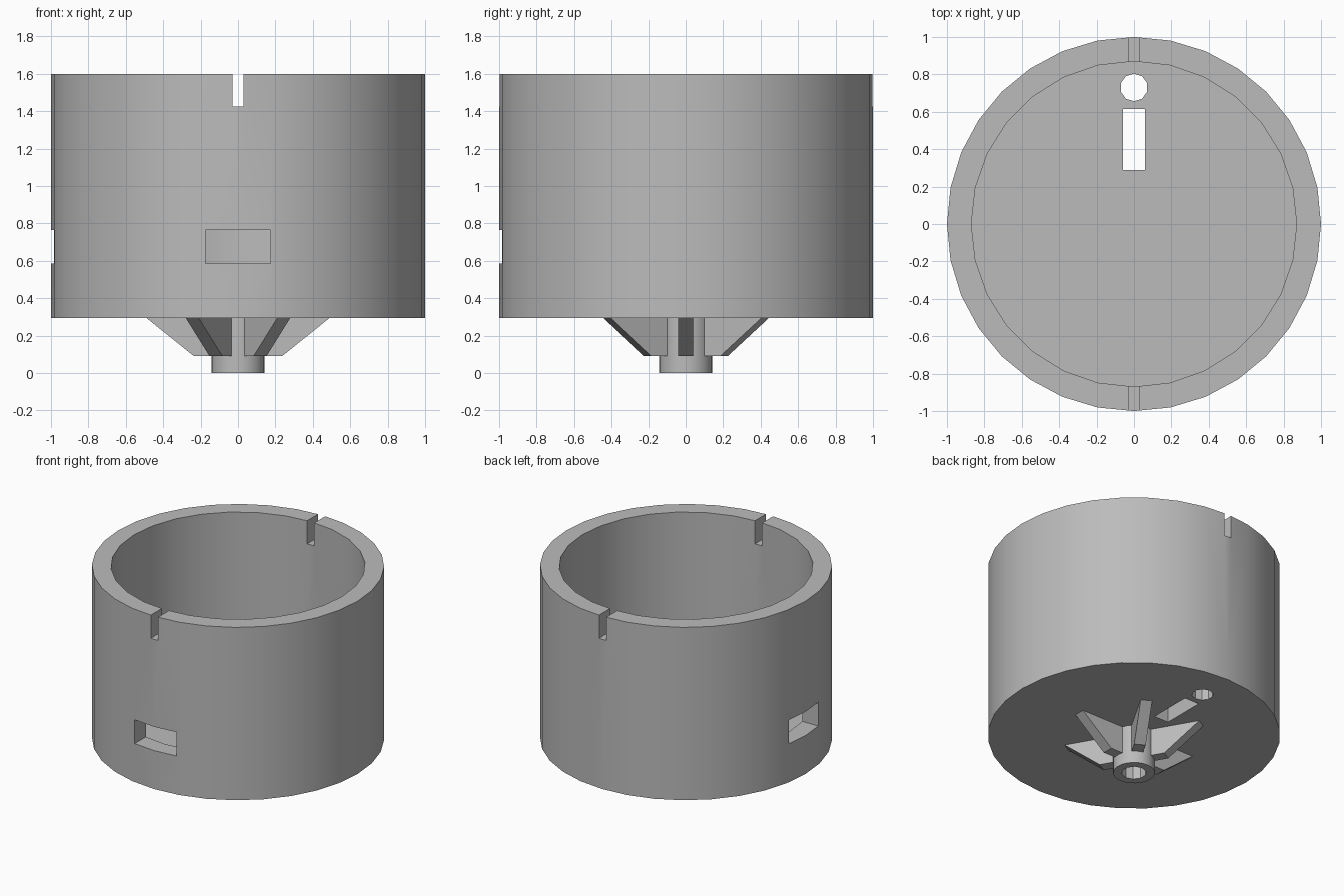
import bpy
import bmesh
import math
from mathutils import Matrix

cube = bpy.data.objects.get("Cube")
if cube:
    bpy.data.objects.remove(cube, do_unlink=True)

grey = bpy.data.materials.new("plain grey")
grey.diffuse_color = (0.5, 0.5, 0.5, 1)
grey.use_nodes = True
grey.node_tree.nodes["Principled BSDF"].inputs["Base Color"].default_value = (0.5, 0.5, 0.5, 1)

BASE, RIM = 0.295, 1.6
FLOOR = BASE + 0.13
OUTER, INNER = 1.0, 0.87


def make(name, bm):
    bmesh.ops.recalc_face_normals(bm, faces=bm.faces)
    mesh = bpy.data.meshes.new(name)
    bm.to_mesh(mesh)
    bm.free()
    mesh.materials.append(grey)
    obj = bpy.data.objects.new(name, mesh)
    bpy.context.collection.objects.link(obj)
    return obj


def cylinder(name, radius, z0, z1, sides, x=0, y=0):
    bm = bmesh.new()
    bmesh.ops.create_cone(bm, cap_ends=True, segments=sides, radius1=radius,
                          radius2=radius, depth=z1 - z0,
                          matrix=Matrix.Translation((x, y, (z0 + z1) / 2)))
    return make(name, bm)


def box(name, low, high):
    bm = bmesh.new()
    size = [b - a for a, b in zip(low, high)]
    mid = [(a + b) / 2 for a, b in zip(low, high)]
    bmesh.ops.create_cube(bm, size=1, matrix=Matrix.Translation(mid) @ Matrix.Diagonal((*size, 1)))
    return make(name, bm)


def select_only(obj):
    bpy.ops.object.select_all(action="DESELECT")
    obj.select_set(True)
    bpy.context.view_layer.objects.active = obj


def carve(obj, cutters):
    select_only(obj)
    for cutter in cutters:
        mod = obj.modifiers.new("cut", "BOOLEAN")
        mod.operation = "DIFFERENCE"
        mod.solver = "EXACT"
        mod.object = cutter
        bpy.ops.object.modifier_apply(modifier=mod.name)
        bpy.data.objects.remove(cutter, do_unlink=True)


def smooth(obj):
    select_only(obj)
    bpy.ops.object.shade_smooth_by_angle(angle=math.radians(30))


# Cup: hollow drum with rim slots, two wall windows and two floor openings
cup = cylinder("cup", OUTER, BASE, RIM, 32)
carve(cup, [
    cylinder("cavity", INNER, FLOOR, RIM + 0.2, 28),
    box("rim_slots", (-0.03, -1.2, 1.425), (0.03, 1.2, RIM + 0.1)),
    box("front_window", (-0.175, -1.2, 0.585), (0.175, -0.6, 0.765)),
    box("side_window", (-1.2, -0.175, 0.585), (-0.6, 0.175, 0.765)),
    box("floor_slot", (-0.06, 0.29, 0.1), (0.06, 0.615, 0.6)),
    cylinder("floor_hole", 0.074, 0.1, 0.6, 10, y=0.73),
])
smooth(cup)

# Stem: short hollow shaft below the floor
stem = cylinder("stem", 0.143, 0, BASE, 24)
carve(stem, [cylinder("bore", 0.085, -0.1, BASE - 0.01, 10)])
smooth(stem)

# Ribs: six tapered braces around the stem
for i in range(6):
    bm = bmesh.new()
    profile = [(0.125, 0.09), (0.235, 0.09), (0.49, BASE), (0.125, BASE)]
    face = bm.faces.new([bm.verts.new((r, -0.04, z)) for r, z in profile])
    side = bmesh.ops.extrude_face_region(bm, geom=[face])
    bmesh.ops.translate(bm, vec=(0, 0.08, 0),
                        verts=[v for v in side["geom"] if isinstance(v, bmesh.types.BMVert)])
    bmesh.ops.rotate(bm, verts=bm.verts, matrix=Matrix.Rotation(math.radians(60 * i), 3, "Z"))
    make(f"rib_{i + 1}", bm)
